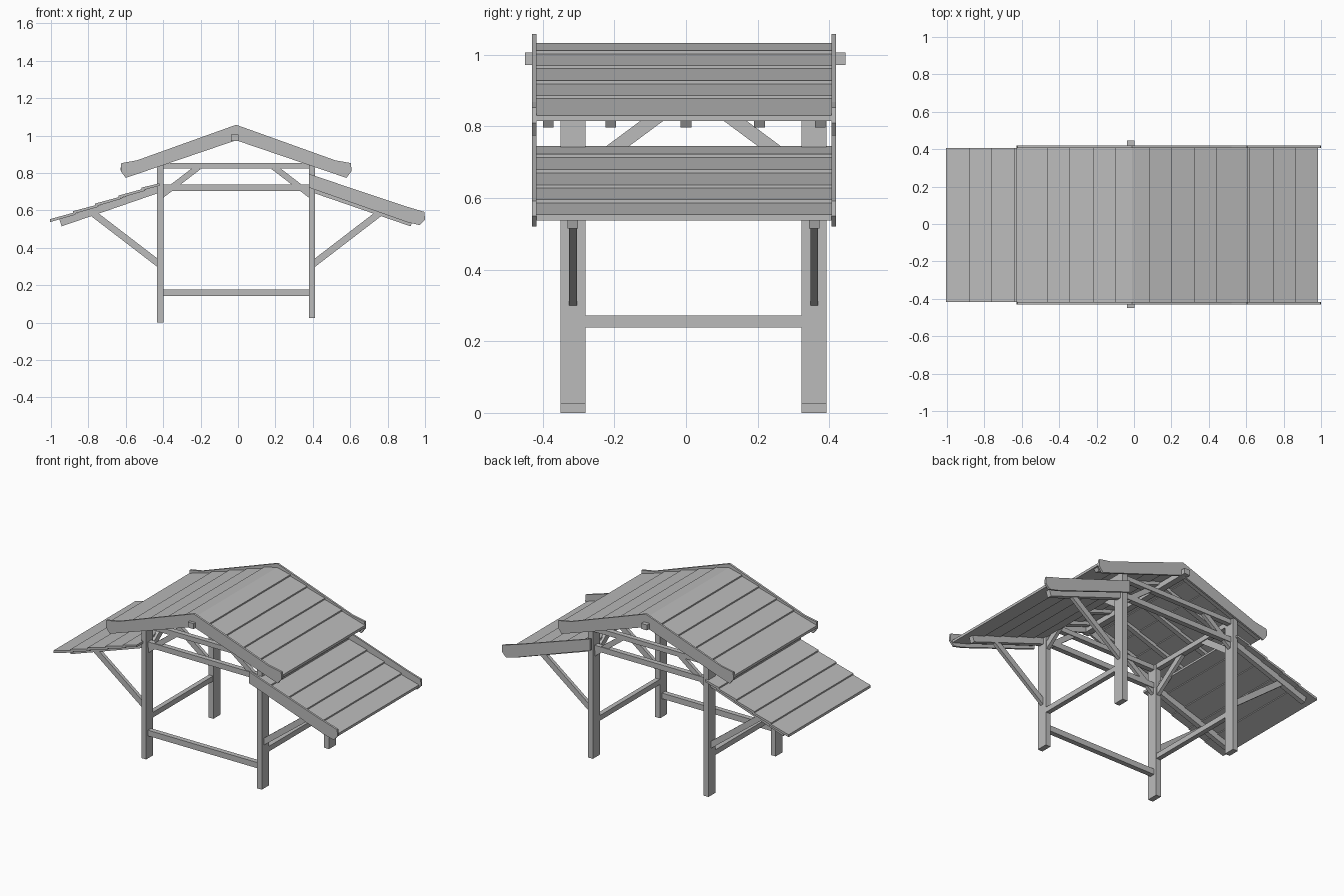
import bpy
from mathutils import Vector, Matrix

old = bpy.data.objects.get("Cube")
if old:
    bpy.data.objects.remove(old, do_unlink=True)

wood = bpy.data.materials.new("weathered_grey_wood")
wood.use_nodes = True
GREY = (0.5, 0.5, 0.5, 1)
wood.diffuse_color = GREY
wood.node_tree.nodes["Principled BSDF"].inputs["Base Color"].default_value = GREY

CX = -0.01               # centre line of the frame
PITCH = 0.344            # roof slope
POST_Y = (-0.316, 0.358)
MID_Y = sum(POST_Y) / 2
POST_U = 0.406           # post distance from the centre line
SIDES = ((-1, "right"), (1, "left"))
ENDS = ((POST_Y[0], "front"), (POST_Y[1], "back"))


def make(name, verts, faces):
    mesh = bpy.data.meshes.new(name)
    mesh.from_pydata(verts, [], faces)
    mesh.materials.append(wood)
    ob = bpy.data.objects.new(name, mesh)
    bpy.context.collection.objects.link(ob)
    return ob


def prism(name, side, profile, y0, y1):
    """Extrude a (distance from centre line, height) outline along y."""
    n = len(profile)
    verts = [(CX + side * u, y, z) for y in (y0, y1) for u, z in profile]
    faces = [tuple(range(n)), tuple(reversed(range(n, 2 * n)))]
    faces += [((i + 1) % n, i, n + i, n + (i + 1) % n) for i in range(n)]
    if side < 0:
        faces = [tuple(reversed(f)) for f in faces]
    return make(name, verts, faces)


def bar(name, p, q, depth, thick):
    """Rectangular timber from p to q; thick is its horizontal width."""
    p, q = Vector(p), Vector(q)
    d = (q - p).normalized()
    ref = Vector((0, 0, 1)) if abs(d.z) < 0.99 else Vector((0, 1, 0))
    side = d.cross(ref).normalized() * thick / 2
    up = side.cross(d).normalized() * depth / 2
    ring = (side + up, up - side, -side - up, side - up)
    verts = [e + r for e in (p, q) for r in ring]
    faces = [(0, 1, 2, 3), (7, 6, 5, 4)]
    faces += [((i + 1) % 4, i, i + 4, (i + 1) % 4 + 4) for i in range(4)]
    return make(name, verts, faces)


def upper(u):
    return 1.033 - PITCH * u


def lower(u):
    return 0.745 - PITCH * (u - 0.41)


def boards(name, side, edges, height):
    """Overlapping roof boards running along y."""
    for i, (a, b) in enumerate(zip(edges, edges[1:])):
        a2 = a if i == 0 else a - 0.015
        prism(f"{name}_{i + 1}", side,
              [(a2, height(a2)), (b, height(b) + 0.01),
               (b, height(b) - 0.006), (a2, height(a2) - 0.013)],
              -0.417, 0.407)


def rafter(name, side, u0, u1, height, drop, y, width):
    prism(name, side,
          [(u0, height(u0) - 0.008), (u1, height(u1) - 0.008),
           (u1 - 0.012, height(u1 - 0.012) - drop), (u0, height(u0) - drop)],
          y - width / 2, y + width / 2)


BARGE = [(0, 1.058), (0.53, 0.868), (0.614, 0.853), (0.617, 0.81),
         (0.59, 0.774), (0, 0.975)]
LEAN_BARGE = [(0.39, 0.795), (0.9, 0.624), (1.007, 0.592), (1.01, 0.55),
              (0.982, 0.521), (0.916, 0.537), (0.39, 0.722)]
BARGE_Y = ((-0.43, -0.417, "front"), (0.407, 0.419, "back"))

for s, tag in SIDES:
    x = CX + s * POST_U
    foot = 0.025 if s > 0 else 0
    # Posts, outer struts and knees
    for y, end in ENDS:
        bar(f"{tag}_{end}_post", (x, y, foot), (x, y, 0.85), 0.07, 0.034)
        bar(f"{tag}_{end}_outer_strut", (CX + s * 0.41, y, 0.312),
            (CX + s * 0.775, y, 0.592), 0.036, 0.022)
        bar(f"{tag}_{end}_cross_knee", (CX + s * 0.4, y, 0.68),
            (CX + s * 0.2, y, 0.833), 0.032, 0.022)
        inward = 1 if y < 0 else -1
        bar(f"{tag}_{end}_side_knee", (x, y + inward * 0.02, 0.667),
            (x, y + inward * 0.243, 0.832), 0.038, 0.022)
        rafter(f"{tag}_{end}_lean_rafter", s, 0.415, 0.945, lower, 0.05, y, 0.03)
    # Side rails and wall plates
    bar(f"{tag}_side_rail", (x, POST_Y[0], 0.255), (x, POST_Y[1], 0.255), 0.033, 0.03)
    bar(f"{tag}_wall_plate", (x, -0.35, 0.838), (x, 0.392, 0.838), 0.032, 0.033)
    # Roof covering
    boards(f"{tag}_roof_board", s, (0, 0.092, 0.21, 0.335, 0.455, 0.617), upper)
    boards(f"{tag}_lean_board", s, (0.41, 0.505, 0.63, 0.755, 0.873, 0.995), lower)
    # Upper rafters
    for i, y in enumerate((-0.385, -0.21, 0, 0.205, 0.375)):
        rafter(f"{tag}_rafter_{i + 1}", s, 0, 0.607, upper, 0.032, y, 0.03)
    # Barge boards, with the lean-to ones on one side only
    for y0, y1, end in BARGE_Y:
        prism(f"{tag}_{end}_barge_board", s, BARGE, y0, y1)
        if s > 0:
            prism(f"{tag}_{end}_lean_barge_board", s, LEAN_BARGE, y0, y1)

# Cross beams
x0, x1 = CX - POST_U, CX + POST_U
for y, end in ENDS:
    bar(f"{end}_tie_beam", (x0, y, 0.722), (x1, y, 0.722), 0.034, 0.032)
    bar(f"{end}_top_beam", (x0, y, 0.838), (x1, y, 0.838), 0.03, 0.032)
bar("front_low_rail", (x0, POST_Y[0], 0.16), (x1, POST_Y[0], 0.16), 0.036, 0.032)

# Ridge beam
bar("ridge_beam", (-0.018, -0.449, 0.989), (-0.018, 0.446, 0.989), 0.034, 0.04)
